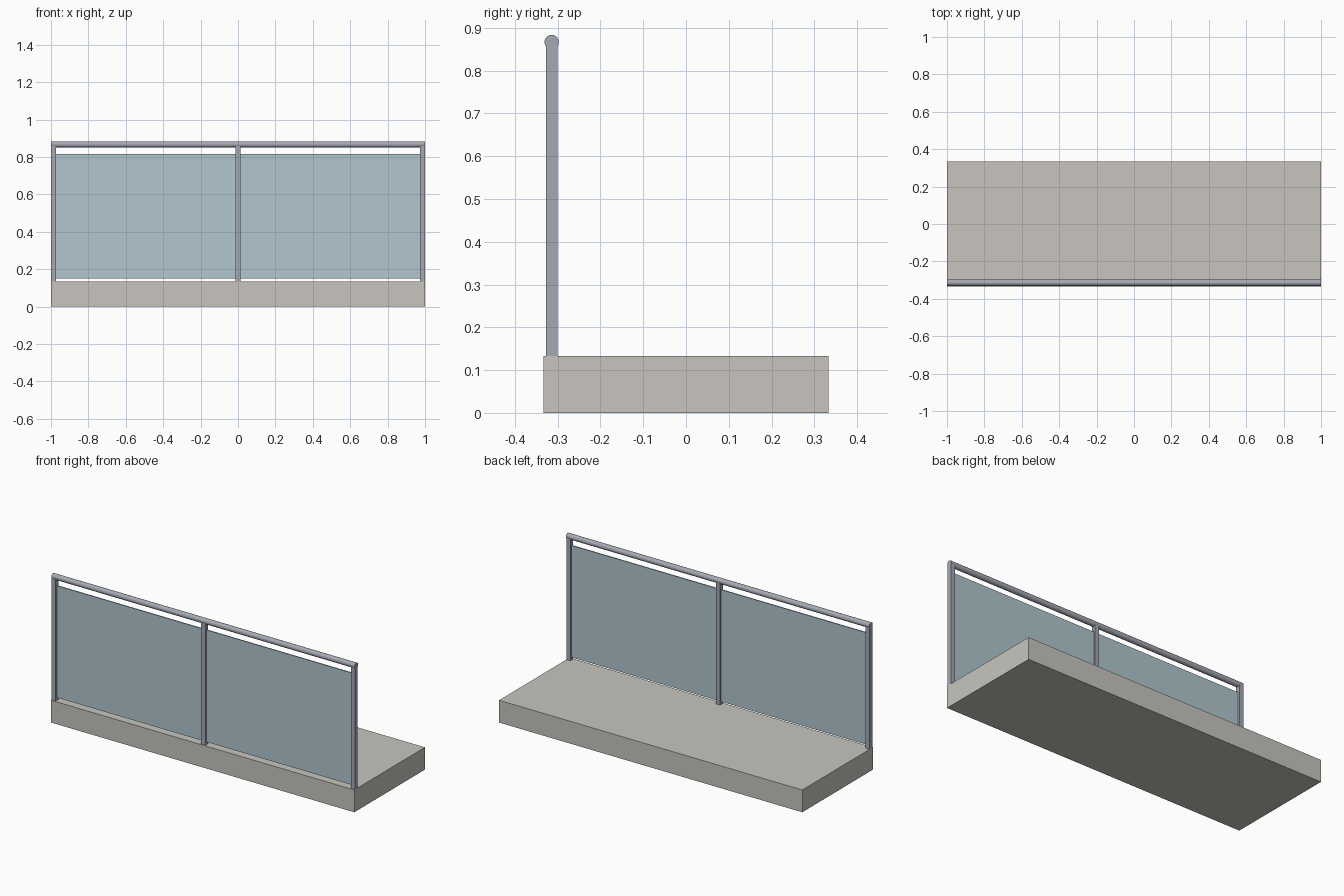
import bpy
from math import pi

cube = bpy.data.objects.get("Cube")
if cube:
    bpy.data.objects.remove(cube, do_unlink=True)

SLAB_TOP = 0.133
RAIL_Y, RAIL_Z, RAIL_R = -0.314, 0.867, 0.0165
POST = 0.027
POST_X = 1 - POST / 2


def material(name, rgb, metallic=0.0, roughness=0.6):
    mat = bpy.data.materials.new(name)
    mat.use_nodes = True
    mat.diffuse_color = (*rgb, 1)
    shader = mat.node_tree.nodes["Principled BSDF"]
    shader.inputs["Base Color"].default_value = (*rgb, 1)
    shader.inputs["Metallic"].default_value = metallic
    shader.inputs["Roughness"].default_value = roughness
    return mat


def box(name, low, high, mat):
    centre = [(a + b) / 2 for a, b in zip(low, high)]
    bpy.ops.mesh.primitive_cube_add(size=1, location=centre)
    obj = bpy.context.object
    obj.name = name
    obj.scale = [b - a for a, b in zip(low, high)]
    bpy.ops.object.transform_apply(location=False, rotation=False, scale=True)
    obj.data.materials.append(mat)
    return obj


concrete = material("concrete", (0.58, 0.56, 0.52), roughness=0.9)
metal = material("brushed_metal", (0.38, 0.40, 0.45), roughness=0.4)
glass = material("tinted_glass", (0.44, 0.57, 0.62), roughness=0.2)

# Floor slab
box("floor_slab", (-1, -0.333, 0), (1, 0.333, SLAB_TOP), concrete)

# Square posts, ending inside the handrail
for name, x in (("right", -POST_X), ("middle", 0), ("left", POST_X)):
    box(name + "_post",
        (x - POST / 2, RAIL_Y - POST / 2, SLAB_TOP),
        (x + POST / 2, RAIL_Y + POST / 2, RAIL_Z), metal)

# Glass panels between the posts
for name, side in (("right", -1), ("left", 1)):
    x1, x2 = sorted((side * POST / 2, side * (1 - POST)))
    box(name + "_glass_panel",
        (x1, RAIL_Y - 0.0035, 0.15), (x2, RAIL_Y + 0.0035, 0.817), glass)

# Round handrail
bpy.ops.mesh.primitive_cylinder_add(
    vertices=32, radius=RAIL_R, depth=2,
    location=(0, RAIL_Y, RAIL_Z), rotation=(0, pi / 2, 0))
rail = bpy.context.object
rail.name = "handrail"
rail.data.materials.append(metal)
bpy.ops.object.shade_smooth_by_angle()
